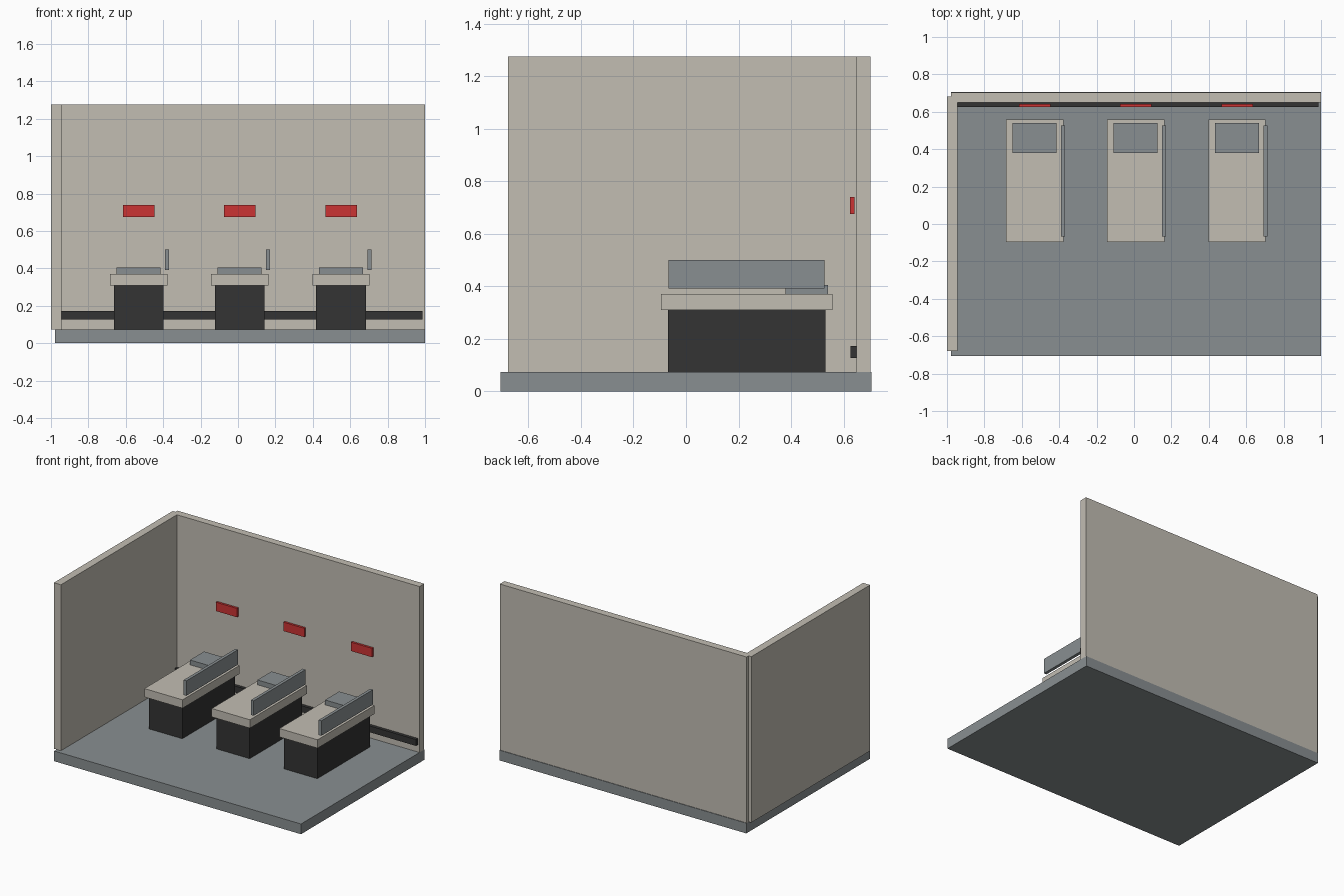
import bpy

if "Cube" in bpy.data.objects:
    bpy.data.objects.remove(bpy.data.objects["Cube"])


def material(name, rgb):
    m = bpy.data.materials.new(name)
    m.diffuse_color = (*rgb, 1)
    m.use_nodes = True
    m.node_tree.nodes["Principled BSDF"].inputs["Base Color"].default_value = m.diffuse_color
    return m


BEIGE = material("warm_beige", (0.54, 0.51, 0.45))
GREY = material("slate_grey", (0.25, 0.275, 0.285))
DARK = material("charcoal", (0.033, 0.033, 0.033))
RED = material("sign_red", (0.60, 0.034, 0.034))


def box(name, mat, x, y, z):
    """Box spanning the (min, max) ranges x, y and z."""
    spans = (x, y, z)
    bpy.ops.mesh.primitive_cube_add(size=1, location=[(a + b) / 2 for a, b in spans])
    ob = bpy.context.object
    ob.name = name
    ob.scale = [b - a for a, b in spans]
    bpy.ops.object.transform_apply(location=False, rotation=False, scale=True)
    ob.data.materials.append(mat)
    return ob


# Room shell
box("floor", GREY, (-0.978, 1.0), (-0.707, 0.707), (0, 0.074))
box("back_wall", BEIGE, (-0.978, 1.0), (0.649, 0.703), (0.074, 1.276))
box("left_wall", BEIGE, (-1.0, -0.944), (-0.679, 0.681), (0.074, 1.276))
box("wall_rail", DARK, (-0.944, 0.987), (0.626, 0.649), (0.127, 0.173))

# Three service counters, each with a wall sign behind it
for i, cx in enumerate((-0.531, 0.009, 0.551), 1):
    def part(name, mat, x, y, z):
        box(f"{name}_{i}", mat, (cx + x[0], cx + x[1]), y, z)

    part("counter_base", DARK, (-0.133, 0.133), (-0.069, 0.532), (0.074, 0.31))
    part("counter_top", BEIGE, (-0.153, 0.153), (-0.095, 0.558), (0.31, 0.371))
    part("desk_unit", GREY, (-0.119, 0.117), (0.379, 0.54), (0.371, 0.406))
    part("side_screen", GREY, (0.141, 0.163), (-0.066, 0.527), (0.392, 0.50))
    part("wall_sign", RED, (-0.084, 0.085), (0.625, 0.641), (0.676, 0.74))
